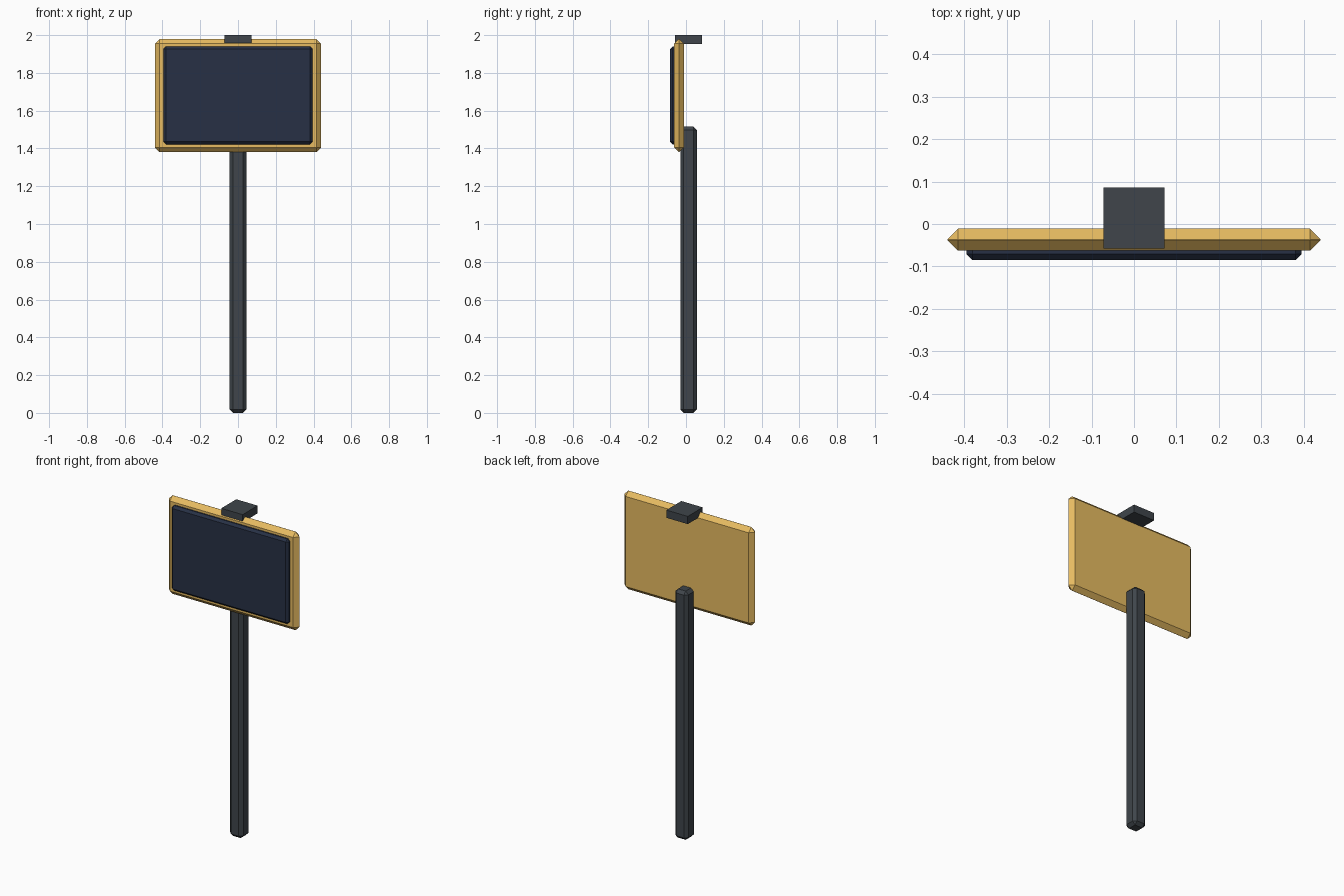
import bpy, bmesh

if "Cube" in bpy.data.objects:
    bpy.data.objects.remove(bpy.data.objects["Cube"])


def material(name, rgb):
    m = bpy.data.materials.new(name)
    m.diffuse_color = (*rgb, 1)
    m.use_nodes = True
    m.node_tree.nodes["Principled BSDF"].inputs["Base Color"].default_value = m.diffuse_color
    return m


def box(name, x, y, z, mat, chamfer=0):
    """Box from (min, max) ranges, with optional single-segment chamfer."""
    bm = bmesh.new()
    bmesh.ops.create_cube(bm, size=1)
    for v in bm.verts:
        v.co = [(r[0] + r[1]) / 2 + c * (r[1] - r[0]) for c, r in zip(v.co, (x, y, z))]
    if chamfer:
        bmesh.ops.bevel(bm, geom=bm.edges[:], offset=chamfer, segments=1,
                        affect='EDGES', clamp_overlap=True)
    mesh = bpy.data.meshes.new(name)
    bm.to_mesh(mesh)
    bm.free()
    mesh.materials.append(mat)
    ob = bpy.data.objects.new(name, mesh)
    bpy.context.collection.objects.link(ob)
    return ob


dark = material("dark_metal", (0.05, 0.06, 0.07))
gold = material("gold_frame", (0.8, 0.5, 0.12))
navy = material("navy_panel", (0.02, 0.03, 0.06))

# Chamfered post
box("post", (-0.044, 0.044), (-0.030, 0.058), (0, 1.515), dark, 0.018)
# Sign frame, chamfered to a ridge around its rim
box("sign_frame", (-0.44, 0.44), (-0.063, -0.011), (1.38, 1.98), gold, 0.0255)
# Raised front panel
box("sign_panel", (-0.395, 0.395), (-0.085, -0.045), (1.422, 1.94), navy, 0.014)
# Small cap block on the top edge
box("top_cap", (-0.072, 0.072), (-0.058, 0.086), (1.953, 2.0), dark)
